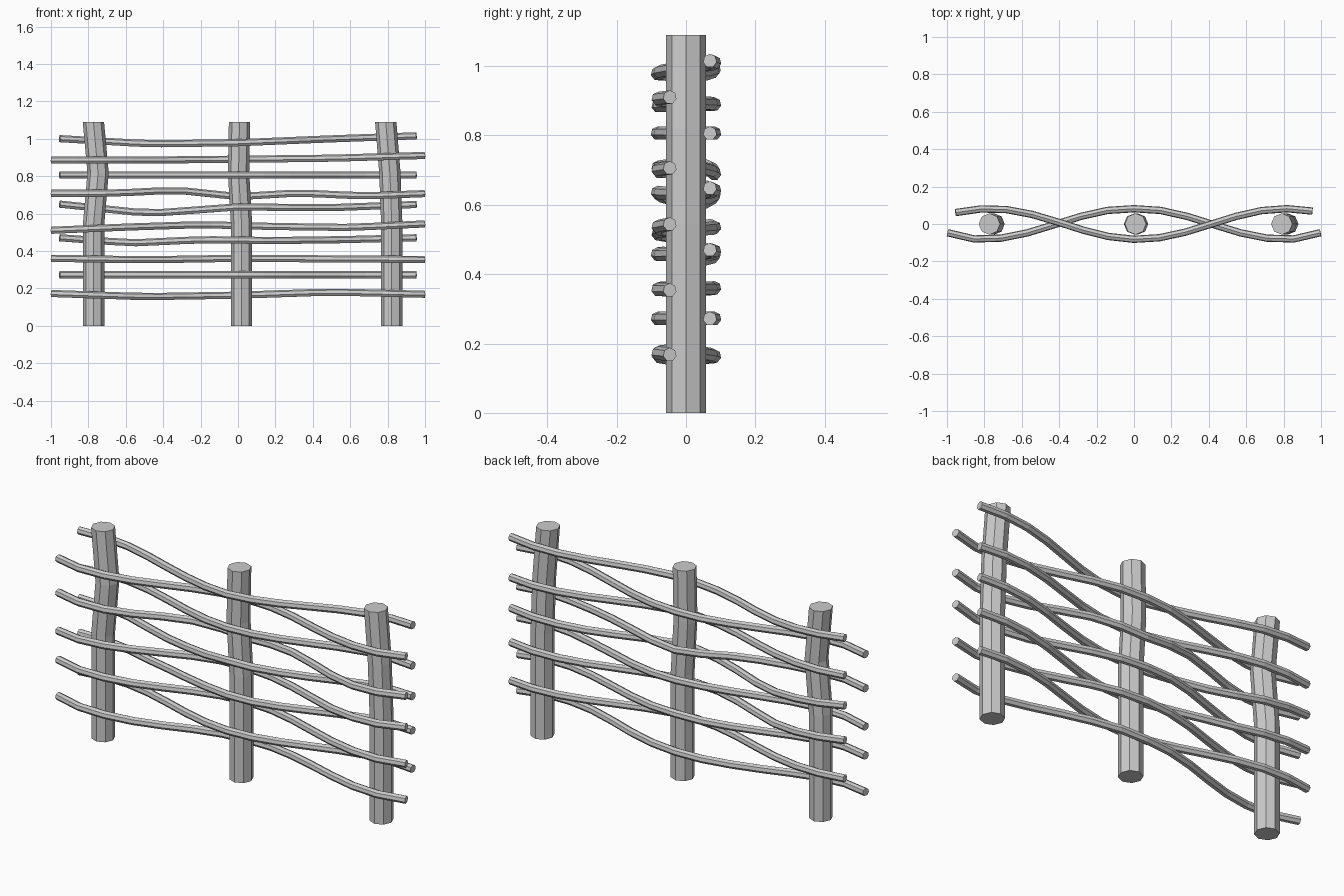
import bpy, bmesh, math
from mathutils import Vector

if "Cube" in bpy.data.objects:
    bpy.data.objects.remove(bpy.data.objects["Cube"])


def tube(name, pts, radius, sides, side_axis, flat_ends=False):
    """Sweep a regular polygon along a path of points and cap both ends."""
    pts = [Vector(p) for p in pts]
    last = len(pts) - 1
    bm = bmesh.new()
    rings = []
    for i, p in enumerate(pts):
        t = (pts[min(i + 1, last)] - pts[max(i - 1, 0)]).normalized()
        if flat_ends and i in (0, last):
            t = Vector((0, 0, 1))
        u = (side_axis - t * side_axis.dot(t)).normalized() * radius
        v = t.cross(u)
        angles = [math.tau * k / sides for k in range(sides)]
        rings.append([bm.verts.new(p + u * math.cos(a) + v * math.sin(a)) for a in angles])
    for r0, r1 in zip(rings, rings[1:]):
        for k in range(sides):
            bm.faces.new((r0[k - 1], r0[k], r1[k], r1[k - 1]))
    bm.faces.new(rings[0])
    bm.faces.new(rings[-1])
    bmesh.ops.recalc_face_normals(bm, faces=bm.faces)
    me = bpy.data.meshes.new(name)
    bm.to_mesh(me)
    bm.free()
    bpy.context.collection.objects.link(bpy.data.objects.new(name, me))


def along(values, f):
    """Value at fraction f of an evenly spaced list."""
    s = f * (len(values) - 1)
    i = min(int(s), max(len(values) - 2, 0))
    a, b = values[i], values[min(i + 1, len(values) - 1)]
    return a + (b - a) * (s - i)


def weave(x, is_short):
    """Depth of a rod: in front of and behind the posts in turn."""
    if is_short:
        return -0.082 * math.cos(math.pi * (x - 0.02) / 0.79)
    u = abs(x) - 0.02
    u += max(u - 0.79, 0) * 0.3
    return 0.082 * math.cos(math.pi * u / 0.79)


# Upright posts: x at the lower half, at the kink and at the top
HEIGHT = 1.09
posts = {
    "left_post": (-0.772, -0.748, -0.773),
    "middle_post": (0.019, 0.003, 0.008),
    "right_post": (0.822, 0.812, 0.79),
}
for name, (low, kink, top) in posts.items():
    path = [(x, 0, HEIGHT * i / 4) for i, x in enumerate((low, low, low, kink, top))]
    tube(name, path, 0.057, 8, Vector((1, 0, 0)), True)

# Woven rods, bottom to top: uneven height from left to right
rods = [
    (.172, .155, .163, .18, .168),
    (.272,),
    (.36, .352, .36, .357, .354),
    (.47, .442, .46, .455, .46, .47),
    (.51, .527, .54, .53, .525, .544),
    (.65, .6, .635, .63, .648),
    (.708, .708, .725, .69, .71, .693, .706),
    (.806,),
    (.885, .885, .89, .895, .91),
    (1.0, .972, .978, .998, 1.015),
]
STEPS = 14
for n, heights in enumerate(rods):
    is_short = n % 2 == 1
    half = 0.954 if is_short else 0.997
    path = []
    for k in range(STEPS + 1):
        f = k / STEPS
        x = half * (2 * f - 1)
        path.append((x, weave(x, is_short), along(heights, f)))
    tube(f"woven_rod_{n + 1}", path, 0.02, 7, Vector((0, 0, 1)))
